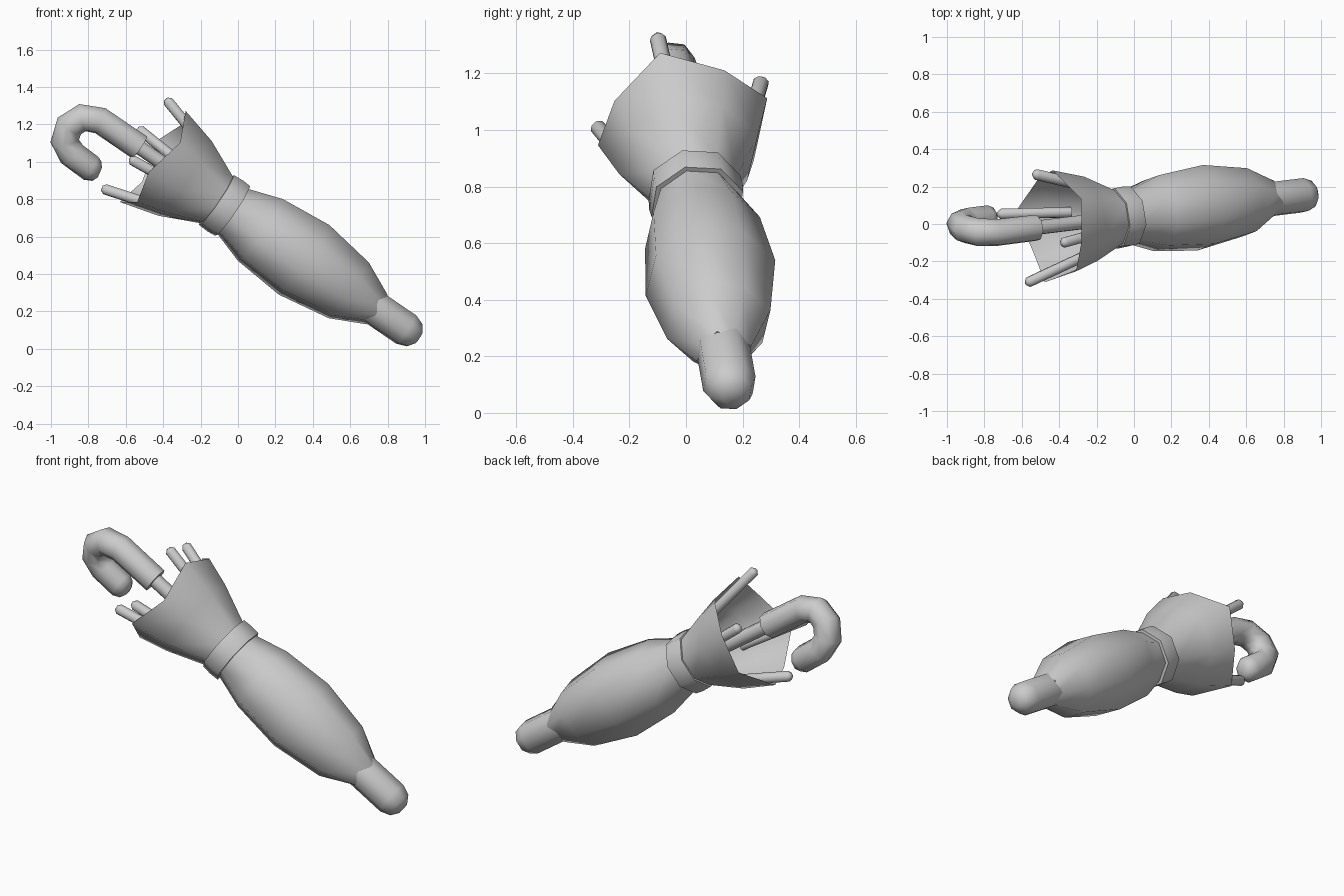
import bpy, bmesh, math
from mathutils import Vector

cube = bpy.data.objects.get("Cube")
if cube:
    bpy.data.objects.remove(cube, do_unlink=True)

SIDES = 8
# Umbrella frame: centre of the strap, direction to the tip, hook-side axis
ORIGIN = Vector((-0.07, 0.035, 0.765))
AXIS = Vector((0.82, 0.10, -0.56)).normalized()
UP = Vector((0.563, -0.256, 0.785))
UP = (UP - AXIS * UP.dot(AXIS)).normalized()
SIDE = AXIS.cross(UP)

grey = bpy.data.materials.new("plain grey")
grey.use_nodes = True
GREY = (0.6, 0.6, 0.6, 1)
grey.diffuse_color = GREY
grey.node_tree.nodes["Principled BSDF"].inputs["Base Color"].default_value = GREY


def tube(name, stations, radial=UP, caps=(True, True), square=None, notch=0, angle=60):
    """Loft octagon rings through (along, out, radius) stations.
    square scales every second corner per ring, notch cuts scallops in the first ring."""
    across = AXIS.cross(radial)
    centres = [ORIGIN + AXIS * t + radial * s for t, s, r in stations]
    bm = bmesh.new()
    rings = []
    for i, (t, s, r) in enumerate(stations):
        before, after = centres[max(i - 1, 0)], centres[min(i + 1, len(centres) - 1)]
        # bisect the bend so the tube keeps its thickness
        tangent = Vector()
        for a, b in ((before, centres[i]), (centres[i], after)):
            if (b - a).length > 0:
                tangent += (b - a).normalized()
        normal = across.cross(tangent.normalized())
        ring = []
        for k in range(SIDES):
            ang = 2 * math.pi * k / SIDES
            odd = k % 2
            rad = r * (square[i] if square and odd else 1)
            p = centres[i] + (across * math.cos(ang) + normal * math.sin(ang)) * rad
            if odd and i == 0:
                p += AXIS * notch
            ring.append(bm.verts.new(p))
        rings.append(ring)
    for lower, upper in zip(rings, rings[1:]):
        for k in range(SIDES):
            j = (k + 1) % SIDES
            bm.faces.new((lower[k], lower[j], upper[j], upper[k]))
    for ring, closed in ((rings[0], caps[0]), (rings[-1], caps[1])):
        if closed:
            bm.faces.new(ring)
    bmesh.ops.recalc_face_normals(bm, faces=bm.faces)
    mesh = bpy.data.meshes.new(name)
    bm.to_mesh(mesh)
    bm.free()
    mesh.materials.append(grey)
    obj = bpy.data.objects.new(name, mesh)
    bpy.context.collection.objects.link(obj)
    bpy.ops.object.select_all(action='DESELECT')
    obj.select_set(True)
    bpy.context.view_layer.objects.active = obj
    bpy.ops.object.shade_smooth_by_angle(angle=math.radians(angle))
    return obj


# Folded canopy: scalloped open mouth, pinched waist, full belly
tube("canopy",
     [(-0.47, 0, 0.311), (-0.26, 0, 0.254), (-0.05, 0, 0.155), (0.05, 0, 0.15),
      (0.23, 0, 0.211), (0.515, 0, 0.238), (0.806, 0, 0.19), (0.99, 0, 0.1)],
     caps=(False, True), notch=0.055,
     square=(0.92, 0.95, 1, 1, 0.95, 0.94, 0.94, 0.8))

# Strap around the waist
tube("strap", [(-0.055, 0, 0.168), (0, 0, 0.172), (0.05, 0, 0.168)])

# Blunt tip
tube("tip", [(0.95, 0, 0.096), (1.18, 0, 0.096), (1.235, 0, 0.075), (1.262, 0, 0.035)])

# Shaft running through the canopy
tube("shaft", [(-0.6, 0, 0.04), (1.0, 0, 0.04)])

# Hooked handle
tube("handle",
     [(-0.555, 0, 0.073), (-0.811, 0, 0.075), (-0.898, -0.042, 0.077),
      (-0.929, -0.121, 0.077), (-0.902, -0.204, 0.077), (-0.829, -0.241, 0.077),
      (-0.70, -0.247, 0.075), (-0.665, -0.243, 0.058), (-0.65, -0.24, 0.03)])

# Four ribs poking out of the mouth
for label, direction in (("upper", UP), ("lower", -UP), ("front", SIDE), ("back", -SIDE)):
    tube(label + "_rib",
         [(-0.592, 0.303, 0.014), (-0.575, 0.299, 0.029), (-0.2, 0.185, 0.029)],
         radial=direction)
